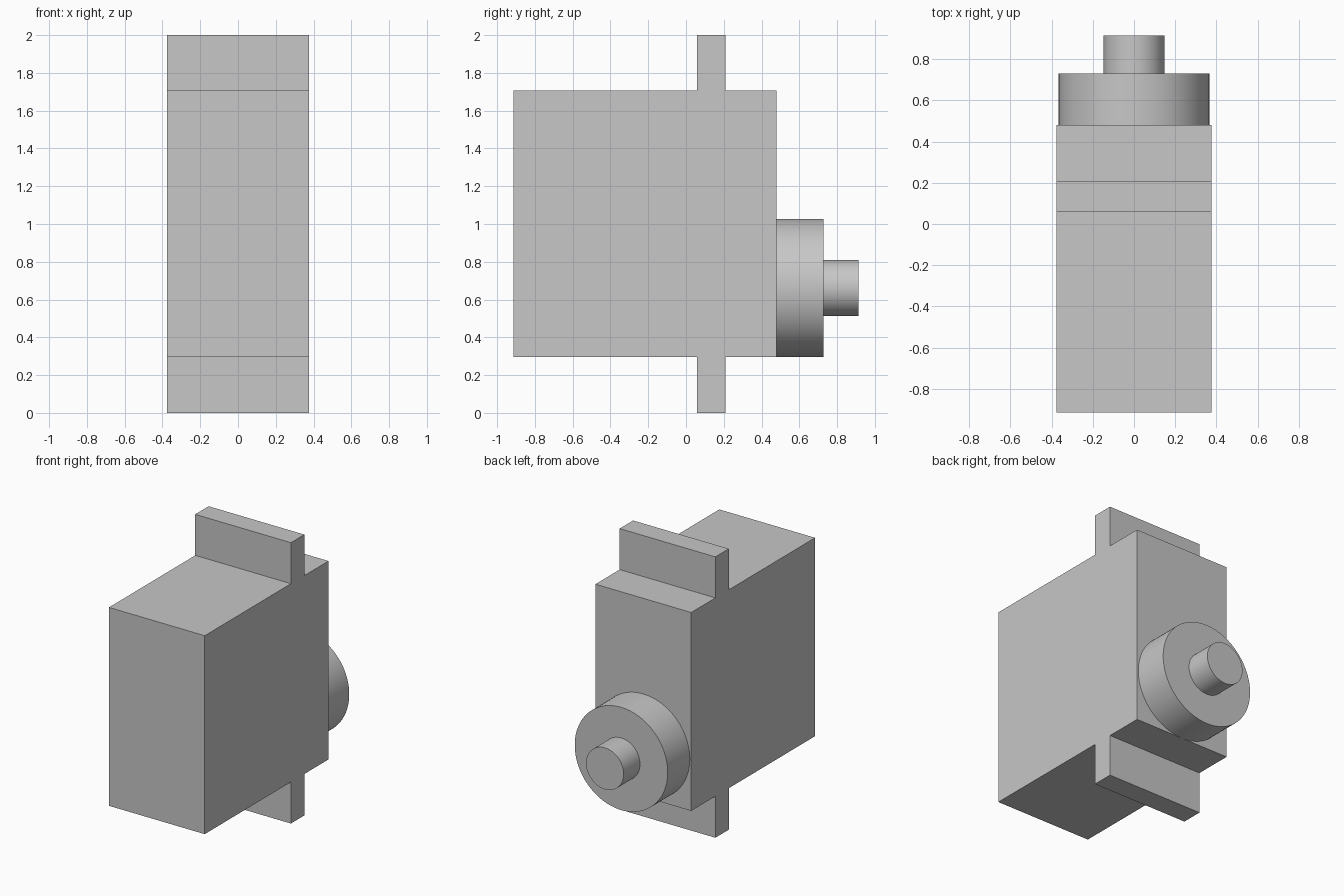
import bpy
import bmesh
from math import pi

cube = bpy.data.objects.get("Cube")
if cube:
    bpy.data.objects.remove(cube, do_unlink=True)

# One plain grey for the whole model
grey = bpy.data.materials.new("light grey")
grey.use_nodes = True
colour = (0.57, 0.57, 0.57, 1)
grey.diffuse_color = colour
grey.node_tree.nodes["Principled BSDF"].inputs["Base Color"].default_value = colour

HALF_WIDTH = 0.377
BODY_FRONT, BODY_BACK = -0.913, 0.48
TAB_FRONT, TAB_BACK = 0.057, 0.208
BODY_LOW, BODY_HIGH, TOP = 0.295, 1.708, 2.0
SHAFT_Z = 0.661


def extruded_side_profile(name, outline, half_width):
    """Extrude a y-z outline across the full width in x."""
    bm = bmesh.new()
    face = bm.faces.new([bm.verts.new((-half_width, y, z)) for y, z in outline])
    extruded = bmesh.ops.extrude_face_region(bm, geom=[face], use_keep_orig=True)
    moved = [v for v in extruded["geom"] if isinstance(v, bmesh.types.BMVert)]
    bmesh.ops.translate(bm, verts=moved, vec=(2 * half_width, 0, 0))
    bmesh.ops.recalc_face_normals(bm, faces=bm.faces)
    mesh = bpy.data.meshes.new(name)
    bm.to_mesh(mesh)
    bm.free()
    mesh.materials.append(grey)
    obj = bpy.data.objects.new(name, mesh)
    bpy.context.collection.objects.link(obj)
    return obj


def back_cylinder(name, radius, y_start, y_end):
    """Round part whose axis points to the back."""
    bpy.ops.mesh.primitive_cylinder_add(
        vertices=96, radius=radius, depth=y_end - y_start,
        location=(0, (y_start + y_end) / 2, SHAFT_Z), rotation=(pi / 2, 0, 0))
    obj = bpy.context.object
    obj.name = name
    obj.data.materials.append(grey)
    bpy.ops.object.shade_smooth_by_angle()
    return obj


# Box housing with a mounting tab above and below
extruded_side_profile("housing_with_mounting_tabs", [
    (BODY_FRONT, BODY_LOW), (TAB_FRONT, BODY_LOW), (TAB_FRONT, 0),
    (TAB_BACK, 0), (TAB_BACK, BODY_LOW), (BODY_BACK, BODY_LOW),
    (BODY_BACK, BODY_HIGH), (TAB_BACK, BODY_HIGH), (TAB_BACK, TOP),
    (TAB_FRONT, TOP), (TAB_FRONT, BODY_HIGH), (BODY_FRONT, BODY_HIGH),
], HALF_WIDTH)

# Round gear cover and output shaft
back_cylinder("gear_cover", 0.366, BODY_BACK, 0.729)
back_cylinder("output_shaft", 0.148, 0.729, 0.913)
